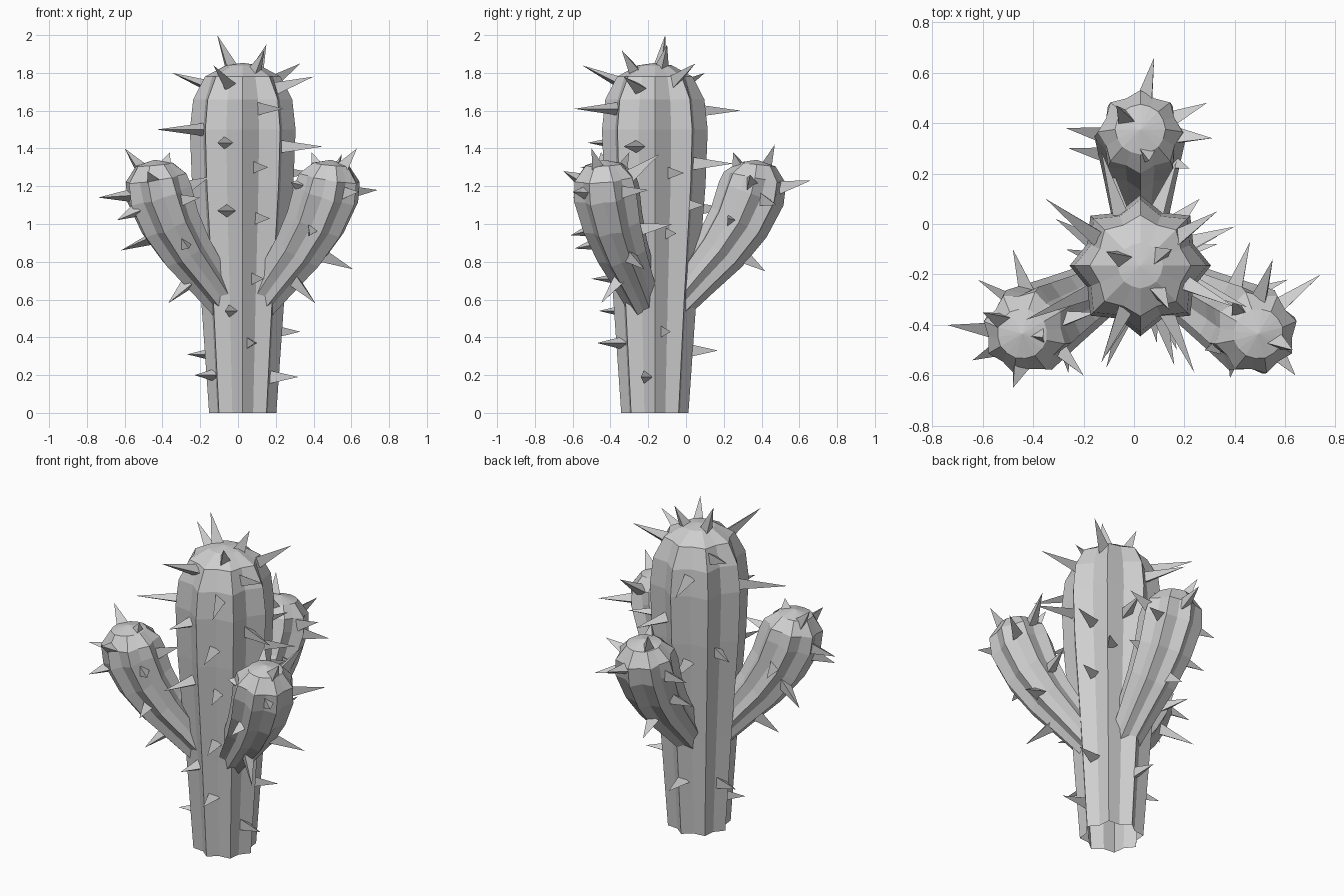
import bpy, bmesh, math
from mathutils import Vector
from mathutils.bvhtree import BVHTree

cube = bpy.data.objects.get("Cube")
if cube:
    bpy.data.objects.remove(cube, do_unlink=True)

# Single plain grey
GREY = (0.62, 0.62, 0.62, 1)
grey = bpy.data.materials.new("plain_grey")
grey.use_nodes = True
grey.diffuse_color = GREY
grey.node_tree.nodes["Principled BSDF"].inputs["Base Color"].default_value = GREY

RIBS = 8
CENTRE = Vector((0.025, -0.165, 0))


def finish(bm, name):
    """Turn a bmesh into a flat-shaded grey object."""
    mesh = bpy.data.meshes.new(name)
    bm.to_mesh(mesh)
    bm.free()
    mesh.materials.append(grey)
    obj = bpy.data.objects.new(name, mesh)
    bpy.context.collection.objects.link(obj)


def ribbed_body(points, radii, side):
    """Sweep a ribbed star section along the points; ribs fade on the dome, base stays open."""
    bm = bmesh.new()
    count = RIBS * 2
    valleys = [0.81] * (len(radii) - 3) + [0.87, 0.98]
    rings = []
    for i, valley in enumerate(valleys):
        axis = (points[i + 1] - points[max(i - 1, 0)]).normalized()
        across = side.cross(axis)
        ring = []
        for k in range(count):
            a = math.pi * k / RIBS
            spoke = across * math.cos(a) + side * math.sin(a)
            ring.append(bm.verts.new(points[i] + spoke * radii[i] * (valley if k % 2 else 1)))
        rings.append(ring)
    tip = bm.verts.new(points[-1])
    for k in range(count):
        n = (k + 1) % count
        for low, high in zip(rings, rings[1:]):
            bm.faces.new((low[k], low[n], high[n], high[k]))
        bm.faces.new((rings[-1][k], rings[-1][n], tip))
    bmesh.ops.recalc_face_normals(bm, faces=bm.faces)
    return bm


def nearest_on_axis(p, points):
    """Closest point to p on the polyline."""
    found = []
    for a, b in zip(points, points[1:]):
        t = (p - a).dot(b - a) / (b - a).length_squared
        found.append(a.lerp(b, min(max(t, 0), 1)))
    return min(found, key=lambda q: (q - p).length)


def spikes(tree, points, tips, name):
    """Three-sided thorns growing straight out of the body to each tip."""
    bm = bmesh.new()
    for tip in map(Vector, tips):
        direction = (tip - nearest_on_axis(tip, points)).normalized()
        base = tree.ray_cast(tip, -direction)[0] - direction * 0.015
        turn = direction.to_track_quat('Z', 'Y')
        corners = []
        for k in range(3):
            a = math.tau * k / 3
            offset = Vector((math.cos(a), math.sin(a), 0)) * 0.041
            corners.append(bm.verts.new(base + turn @ offset))
        point = bm.verts.new(tip)
        for k in range(3):
            bm.faces.new((corners[k], corners[(k + 1) % 3], point))
    finish(bm, name)


def cactus_part(name, path, degrees, tips):
    azimuth = math.radians(degrees)
    out = Vector((math.cos(azimuth), math.sin(azimuth), 0))
    points = [CENTRE + out * d + Vector((0, 0, z)) for d, z, r in path]
    bm = ribbed_body(points, [r for d, z, r in path], Vector((-out.y, out.x, 0)))
    tree = BVHTree.FromBMesh(bm)
    finish(bm, name)
    spikes(tree, points[:-3], tips, name + "_spikes")


# Trunk: straight, widening upwards, with a domed top
trunk_path = [(0, 0, 0.178), (0, 0.6, 0.22), (0, 1.2, 0.268), (0, 1.5, 0.28),
              (0, 1.66, 0.262), (0, 1.78, 0.2), (0, 1.84, 0.09), (0, 1.853, 0)]
# Arm: leaves the trunk at a slant and bends upright
arm_path = [(0.1, 0.57, 0.095), (0.225, 0.72, 0.12), (0.345, 0.86, 0.145),
            (0.445, 1.01, 0.167), (0.51, 1.16, 0.182), (0.53, 1.245, 0.168),
            (0.54, 1.315, 0.1), (0.54, 1.34, 0)]

# Spike tips
trunk_tips = [
    (-0.11, -0.11, 2), (0.15, -0.1, 1.95), (0.14, -0.34, 1.92), (-0.13, -0.55, 1.84),
    (0.33, 0.05, 1.85), (0.4, -0.33, 1.78), (-0.35, 0.1, 1.8), (-0.43, -0.38, 1.5),
    (0.24, -0.59, 1.61), (-0.11, -0.52, 1.43), (0.45, -0.33, 1.41), (-0.13, 0.29, 1.6),
    (0.17, 0.25, 1.32), (0.4, -0.01, 1.27), (-0.31, 0.02, 1.15), (0.16, -0.56, 1.3),
    (0.17, -0.5, 1.03), (-0.11, -0.57, 1.07), (0.14, -0.5, 0.71), (-0.07, -0.46, 0.54),
    (0.09, -0.47, 0.37), (-0.27, -0.1, 0.31), (-0.23, -0.25, 0.2), (0.33, -0.08, 0.43),
    (0.32, -0.24, 0.19), (0, 0.17, 0.33), (0.26, 0.1, 1.1), (0.33, -0.05, 0.95),
    (-0.1, 0.25, 1.08)]
left_tips = [
    (0.74, -0.2, 1.18), (0.63, -0.5, 1.4), (0.55, -0.14, 1.37), (0.64, -0.6, 1.17),
    (0.38, -0.61, 0.94), (0.28, -0.5, 1.22), (0.61, -0.22, 0.76), (0.41, -0.45, 0.58),
    (0.46, -0.07, 1), (0.39, -0.3, 1.38)]
right_tips = [
    (-0.6, -0.35, 1.4), (-0.36, -0.45, 1.38), (-0.74, -0.4, 1.14), (-0.64, -0.54, 1.02),
    (-0.48, -0.65, 1.28), (-0.2, -0.6, 1.14), (-0.26, -0.59, 0.87), (-0.48, -0.1, 1.05),
    (-0.62, -0.22, 0.86), (-0.37, -0.38, 0.58), (-0.15, -0.35, 1.25)]
back_tips = [
    (0.08, 0.66, 1.23), (0.29, 0.48, 1.1), (0.31, 0.34, 1.26), (-0.07, 0.47, 1.42),
    (-0.27, 0.38, 1.15), (-0.26, 0.3, 0.97), (0, 0.42, 0.75), (0.22, 0.22, 1.03),
    (0.06, 0.25, 1.38)]

cactus_part("trunk", trunk_path, 0, trunk_tips)
cactus_part("left_arm", arm_path, -30, left_tips)
cactus_part("right_arm", arm_path, 210, right_tips)
cactus_part("back_arm", arm_path, 90, back_tips)
